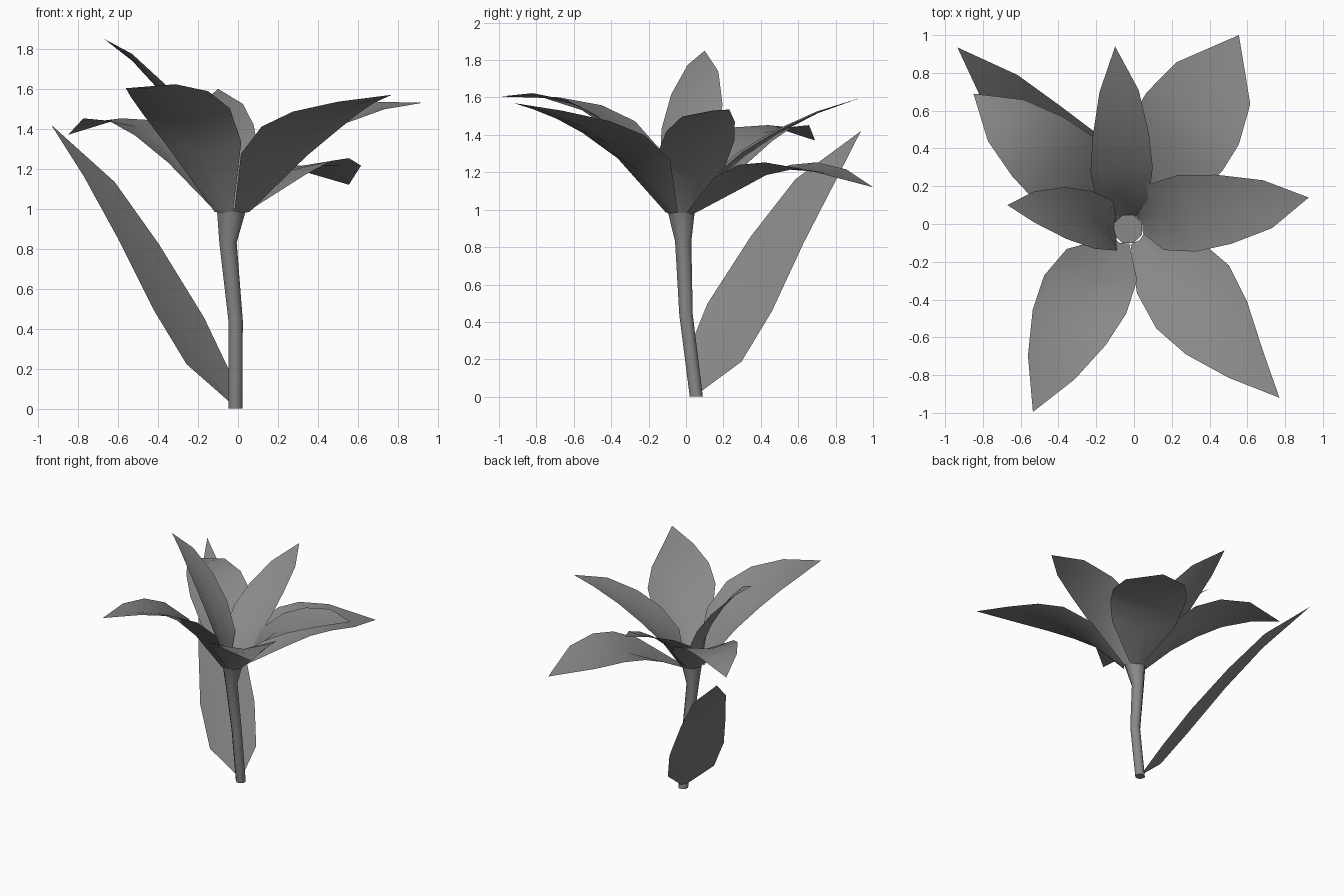
import bpy, bmesh, math
from mathutils import Vector

if "Cube" in bpy.data.objects:
    bpy.data.objects.remove(bpy.data.objects["Cube"])

STATIONS = (0, .25, .44, .61, .80)
UP = Vector((0, 0, 1))
THROAT = Vector((-0.03, -0.03, 0.985))

dark = bpy.data.materials.new("dark_grey")
dark.diffuse_color = (.25, .25, .25, 1)
dark.use_nodes = True
dark.node_tree.nodes["Principled BSDF"].inputs["Base Color"].default_value = dark.diffuse_color


def finish(bm, name):
    bmesh.ops.recalc_face_normals(bm, faces=bm.faces)
    mesh = bpy.data.meshes.new(name)
    bm.to_mesh(mesh)
    bm.free()
    mesh.materials.append(dark)
    for p in mesh.polygons:
        p.use_smooth = True
    ob = bpy.data.objects.new(name, mesh)
    bpy.context.collection.objects.link(ob)
    return ob


def along(points, knots, t):
    """Smooth curve passing through the points at the given knots."""
    out = Vector((0, 0, 0))
    for i, p in enumerate(points):
        k = 1.0
        for j, u in enumerate(knots):
            if j != i:
                k *= (t - u) / (knots[i] - u)
        out += p * k
    return out


def blade(name, base, low, high, tip, width, roll=0, shoulder=.58, mid=.9, cup=1.0,
          base_width=.1, stations=STATIONS):
    """Pointed, cupped petal or leaf: three columns running to a single tip."""
    pts = [Vector(p) for p in (base, low, high, tip)]
    knots = (0, .25, .61, 1)
    heading = pts[3] - pts[0]
    heading.z = 0
    side = heading.normalized().cross(UP)
    widths = (base_width, .85 * width, width, mid * width, shoulder * width)
    cups = (.12, .14, .10, .07, .04)
    bm = bmesh.new()
    rows = []
    for t, w, c in zip(stations, widths, cups):
        p = along(pts, knots, t)
        tan = (along(pts, knots, t + .02) - along(pts, knots, t - .02)).normalized()
        n = side.cross(tan).normalized()
        s = side * math.cos(roll) + n * math.sin(roll)
        n = s.cross(tan).normalized()
        rows.append([bm.verts.new(p + s * w * k / 2 - n * (0 if k else c * w * cup))
                     for k in (-1, 0, 1)])
    end = bm.verts.new(pts[3])
    for a, b in zip(rows, rows[1:]):
        for i in range(2):
            bm.faces.new((a[i], a[i + 1], b[i + 1], b[i]))
    for i in range(2):
        bm.faces.new((rows[-1][i], rows[-1][i + 1], end))
    finish(bm, name)


def petal(name, low, high, tip, width, **kw):
    d = Vector(low) - THROAT
    d.z = 0
    blade(name, THROAT + d.normalized() * .068, low, high, tip, width, **kw)


# Stem: bent eight-sided tube flaring into the throat
bm = bmesh.new()
rings = []
for x, y, z, r in ((-.013, .055, 0, .038), (-.012, .0, .44, .039),
                   (-.05, -.015, .83, .047), (-.032, -.026, 1.0, .080)):
    rings.append([bm.verts.new((x + r * math.cos(math.tau * (i + .5) / 8),
                                y + r * math.sin(math.tau * (i + .5) / 8), z)) for i in range(8)])
for a, b in zip(rings, rings[1:]):
    for i in range(8):
        j = (i + 1) % 8
        bm.faces.new((a[i], a[j], b[j], b[i]))
bm.faces.new(rings[0])
bm.faces.new(rings[-1])
stem = finish(bm, "stem")
bpy.context.view_layer.objects.active = stem
stem.select_set(True)
bpy.ops.object.shade_smooth_by_angle(angle=math.radians(50))

# Seven petals around the throat
petal("petal_front_left", (-.17, -.215, 1.325), (-.342, -.545, 1.573), (-.535, -.995, 1.605), .48,
      roll=-.07, cup=1.4)
petal("petal_front_right", (.18, -.225, 1.27), (.437, -.55, 1.48), (.77, -.92, 1.57), .51,
      roll=.03, mid=.84, shoulder=.46, cup=1.2)
petal("petal_right", (.11, .033, 1.20), (.475, .078, 1.445), (.925, .14, 1.53), .42, roll=-.15, shoulder=.62)
petal("petal_back_right", (.13, .265, 1.17), (.312, .56, 1.253), (.555, 1.0, 1.12), .56,
      mid=1.0, shoulder=.80)
petal("petal_back", (-.06, .13, 1.17), (-.07, .475, 1.42), (-.10, .94, 1.60), .33, shoulder=.63)
petal("petal_back_left", (-.22, .16, 1.23), (-.51, .41, 1.44), (-.85, .69, 1.37), .46, shoulder=.63)
petal("petal_left", (-.10, -.01, 1.20), (-.36, .058, 1.59), (-.67, .10, 1.85), .31, roll=-.28,
      shoulder=.54, cup=1.2)

# Single leaf rising from the foot of the stem
blade("leaf", (-.03, .07, .03), (-.15, .15, .205), (-.50, .488, .84), (-.935, .935, 1.42), .43,
      roll=-.16, mid=.82, shoulder=.6, cup=.3, base_width=.03, stations=(0, .25, .42, .61, .78))
